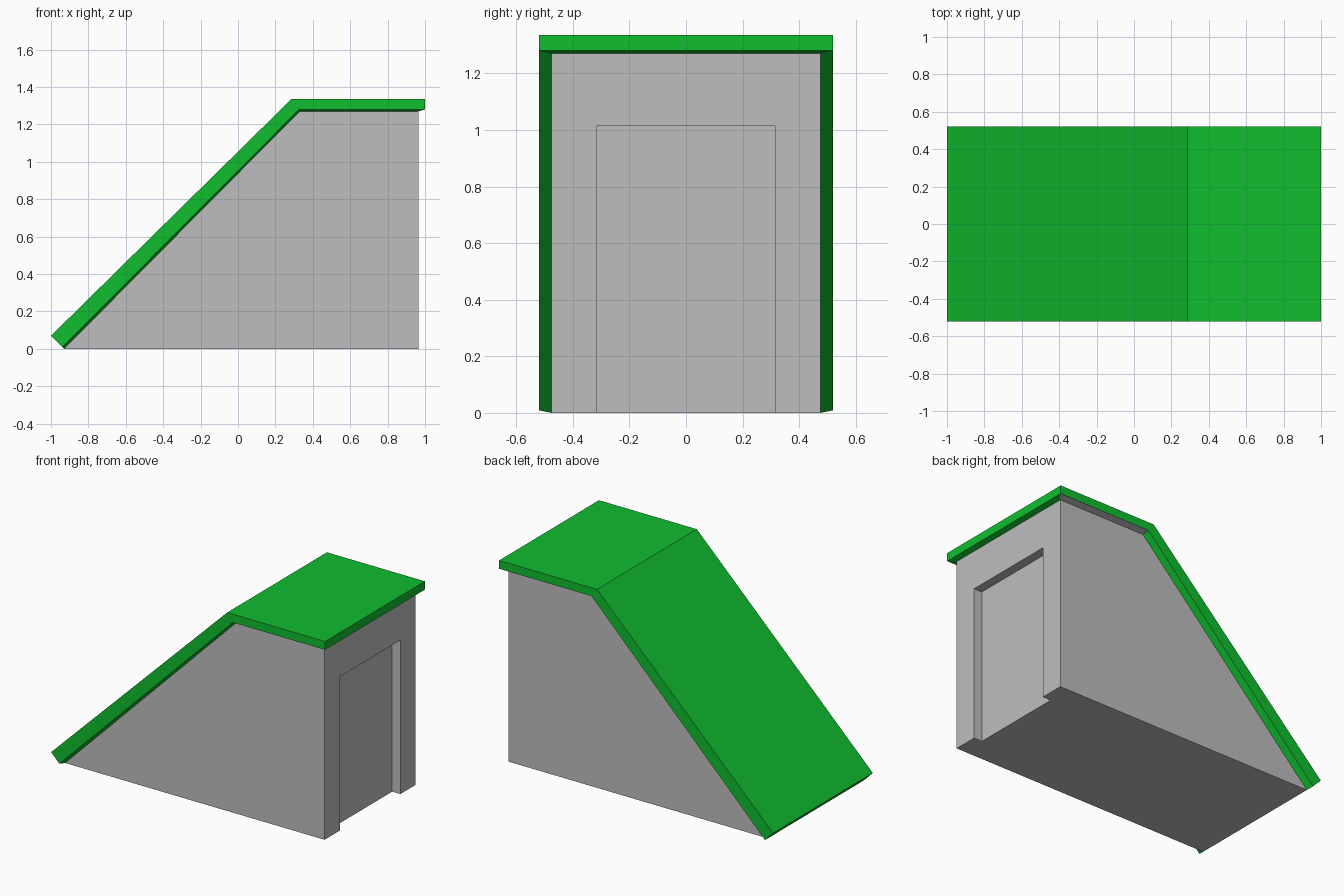
import bpy
import bmesh

cube = bpy.data.objects.get("Cube")
if cube:
    bpy.data.objects.remove(cube, do_unlink=True)


def make_material(name, rgb):
    mat = bpy.data.materials.new(name)
    mat.use_nodes = True
    mat.diffuse_color = (*rgb, 1)
    mat.node_tree.nodes["Principled BSDF"].inputs["Base Color"].default_value = (*rgb, 1)
    return mat


def make_object(name, bm, *mats):
    bmesh.ops.recalc_face_normals(bm, faces=bm.faces)
    mesh = bpy.data.meshes.new(name)
    bm.to_mesh(mesh)
    bm.free()
    for mat in mats:
        mesh.materials.append(mat)
    obj = bpy.data.objects.new(name, mesh)
    bpy.context.collection.objects.link(obj)
    return obj


def row(bm, profile, y):
    """Vertices of an x-z profile placed at depth y."""
    return [bm.verts.new((x, y, z)) for x, z in profile]


def bridge(bm, a, b):
    for i in range(len(a) - 1):
        bm.faces.new((a[i], a[i + 1], b[i + 1], b[i]))


grey = make_material("grey wall", (0.515, 0.515, 0.515))
green = make_material("green roof", (0.005, 0.515, 0.028))

WALL_X, WALL_Y, ROOF_Y = 0.965, 0.475, 0.52
DOOR_Y, DOOR_Z, DOOR_DEPTH = 0.315, 1.015, 0.06
under = [(-0.93, 0), (0.33, 1.27), (WALL_X, 1.27)]

# Wall block with a doorway recess that is open at the floor
bm = bmesh.new()
front = row(bm, under + [(WALL_X, 0)], -WALL_Y)
back = row(bm, under + [(WALL_X, 0)], WALL_Y)
bm.faces.new(front)
bm.faces.new(back[::-1])
bridge(bm, front[:3], back[:3])
opening, recess = (
    [bm.verts.new((x, y, z)) for y, z in
     [(-DOOR_Y, 0), (-DOOR_Y, DOOR_Z), (DOOR_Y, DOOR_Z), (DOOR_Y, 0)]]
    for x in (WALL_X, WALL_X - DOOR_DEPTH))
bridge(bm, opening, recess)
bm.faces.new(recess)
bm.faces.new([front[2], front[3], *opening, back[3], back[2]])
bm.faces.new([front[0], front[3], opening[0], recess[0],
              recess[3], opening[3], back[3], back[0]])
make_object("wall_block", bm, grey)

# Roof slab: folded top, overhanging rim and a slightly tapered soffit
outer = [(-1, 0.07), (0.285, 1.335), (1, 1.335)]
rim = [(-0.94, 0.009), (0.326, 1.28), (1, 1.28)]
bm = bmesh.new()
rows = [row(bm, profile, y) for profile, y in
        [(under, -WALL_Y), (rim, -ROOF_Y), (outer, -ROOF_Y),
         (outer, ROOF_Y), (rim, ROOF_Y), (under, WALL_Y)]]
for a, b in zip(rows, rows[1:]):
    bridge(bm, a, b)
for end in (0, 2):
    u1, r1, o1, o2, r2, u2 = [r[end] for r in rows]
    bm.faces.new((o1, o2, r2, r1))
    bm.faces.new((r1, r2, u2, u1))
roof = make_object("roof", bm, green, grey)

# The flat soffit at the back is wall coloured
for face in roof.data.polygons:
    if face.normal.z < -0.9 and face.center.y > 0.4 and face.center.x > 0.3:
        face.material_index = 1
